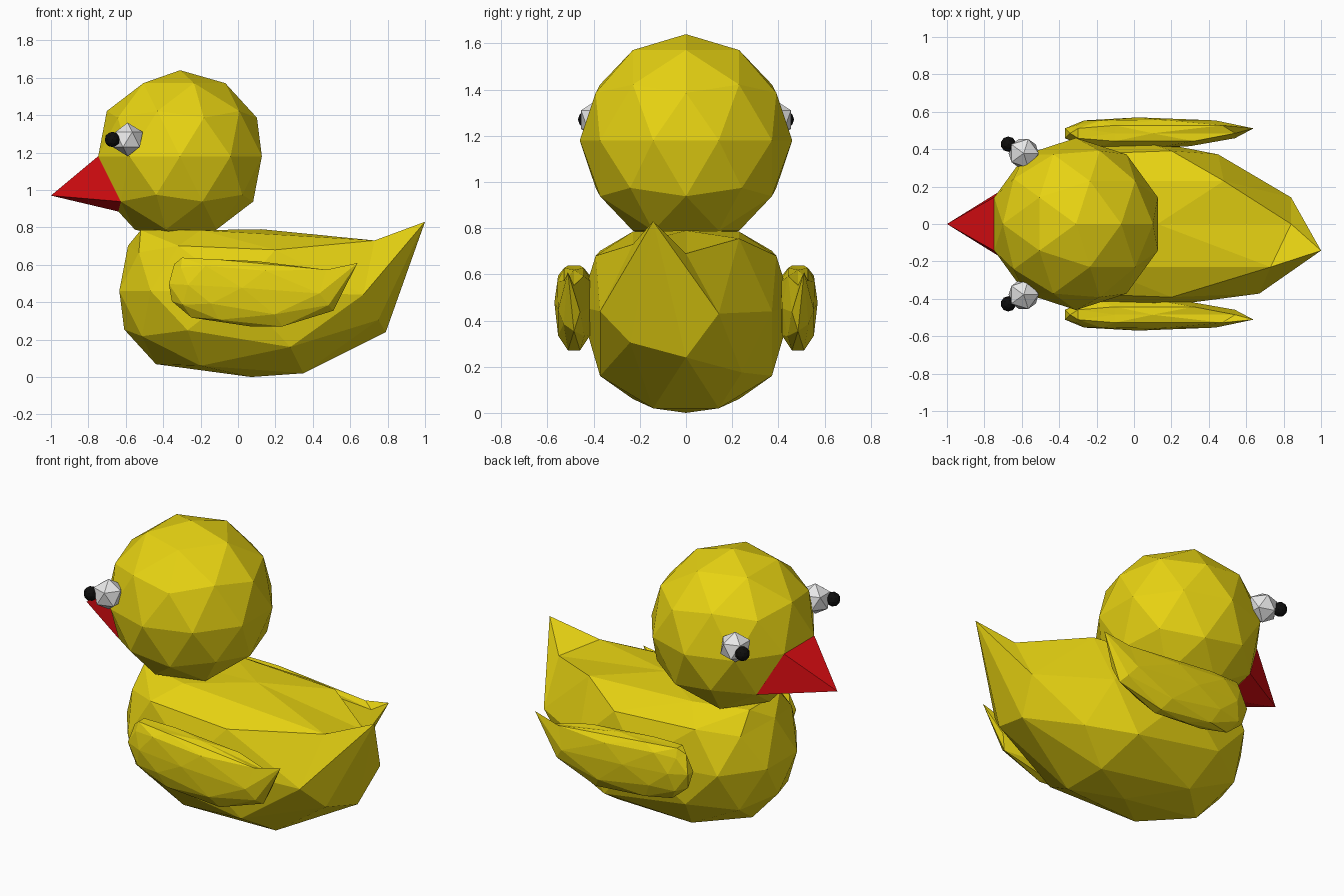
import bpy, bmesh
from mathutils import Vector

if "Cube" in bpy.data.objects:
    bpy.data.objects.remove(bpy.data.objects["Cube"])


def material(name, rgb):
    m = bpy.data.materials.new(name)
    m.diffuse_color = (*rgb, 1)
    m.use_nodes = True
    m.node_tree.nodes["Principled BSDF"].inputs["Base Color"].default_value = m.diffuse_color
    return m


YELLOW = material("yellow", (0.80, 0.65, 0.006))
RED = material("red", (0.72, 0.004, 0.006))
WHITE = material("white", (0.80, 0.80, 0.80))
BLACK = material("black", (0.004, 0.004, 0.004))


def finish(name, bm, mat):
    bmesh.ops.recalc_face_normals(bm, faces=bm.faces[:])
    me = bpy.data.meshes.new(name)
    bm.to_mesh(me)
    bm.free()
    me.materials.append(mat)
    ob = bpy.data.objects.new(name, me)
    bpy.context.collection.objects.link(ob)
    return ob


def ball(name, centre, r, sub, mat):
    bm = bmesh.new()
    bmesh.ops.create_icosphere(bm, subdivisions=sub, radius=r)
    bmesh.ops.translate(bm, verts=bm.verts[:], vec=centre)
    return finish(name, bm, mat)


# Sculpting moves: direction on the unit ball -> new x, z (y stays put)
MIRRORED = [
    ((-.425, .309, .851), (-.52, .785)), ((.162, .5, .851), (-.2, .785)),
    ((.276, .851, .447), (.2, .68)), ((0, 1, 0), (0, .46)),
    ((.263, .809, -.526), (.28, .16)), ((.425, .309, -.851), (.35, .02)),
    ((-.162, .5, -.851), (-.2, .06)), ((-.276, .851, -.447), (-.27, .25)),
]
SINGLE = [
    ((0, 0, 1), (-.2, .78)), ((.526, 0, .851), (.126, .79)),
    ((0, 0, -1), (.07, 0)), ((.851, 0, -.526), (.79, .24)),
    ((.894, 0, .447), (.84, .69)),
    ((.951, -.309, 0), (1, .83)), ((.951, .309, 0), (.84, .43)),
    ((.688, -.5, .526), (.73, .73)), ((.688, .5, .526), (.48, .755)),
    ((.588, -.809, 0), (.67, .44)), ((.588, .809, 0), (.45, .44)),
    ((.724, -.526, -.447), (.75, .305)), ((.724, .526, -.447), (.55, .175)),
]


def duck_shape():
    """Low-poly ball pulled out into a body with a pointed tail."""
    bm = bmesh.new()
    bmesh.ops.create_icosphere(bm, subdivisions=2, radius=1)
    moves = SINGLE + [((d[0], s * d[1], d[2]), p) for d, p in MIRRORED for s in (1, -1)]
    picks = [(min(bm.verts, key=lambda v: (v.co - Vector(d)).length), p) for d, p in moves]
    for v in bm.verts:
        v.co = v.co * .46 + Vector((-.197, 0, .46))
    for v, (x, z) in picks:
        v.co.x, v.co.z = x, z
    return bm


# Body
finish("body", duck_shape(), YELLOW)

# Wings: flattened small copies of the body shape
for side, name in ((1, "left_wing"), (-1, "right_wing")):
    bm = duck_shape()
    for v in bm.verts:
        x, y, z = v.co
        wx = -.37 + .617 * (x + .635)
        v.co = (wx, side * (.485 - .185 * y), .274 + .444 * z - .052 * wx)
    finish(name, bm, YELLOW)

# Head
ball("head", (-.31, 0, 1.18), .46, 2, YELLOW)

# Beak: five-sided cone fitted to the head facets
bm = bmesh.new()
tip = bm.verts.new((-1, 0, .97))
rim = [bm.verts.new(p) for p in ((-.748, .143, 1.18), (-.627, .231, .938), (-.59, 0, .873),
                                 (-.627, -.231, .938), (-.748, -.143, 1.18))]
for i in range(5):
    bm.faces.new((tip, rim[i], rim[(i + 1) % 5]))
bm.faces.new(rim)
bmesh.ops.triangulate(bm, faces=[f for f in bm.faces if len(f.verts) > 3])
finish("beak", bm, RED)

# Eyes and pupils
for side, name in ((1, "left"), (-1, "right")):
    ball(name + "_eye", (-.59, side * .378, 1.27), .09, 1, WHITE)
    ball(name + "_pupil", (-.672, side * .427, 1.27), .041, 2, BLACK)
